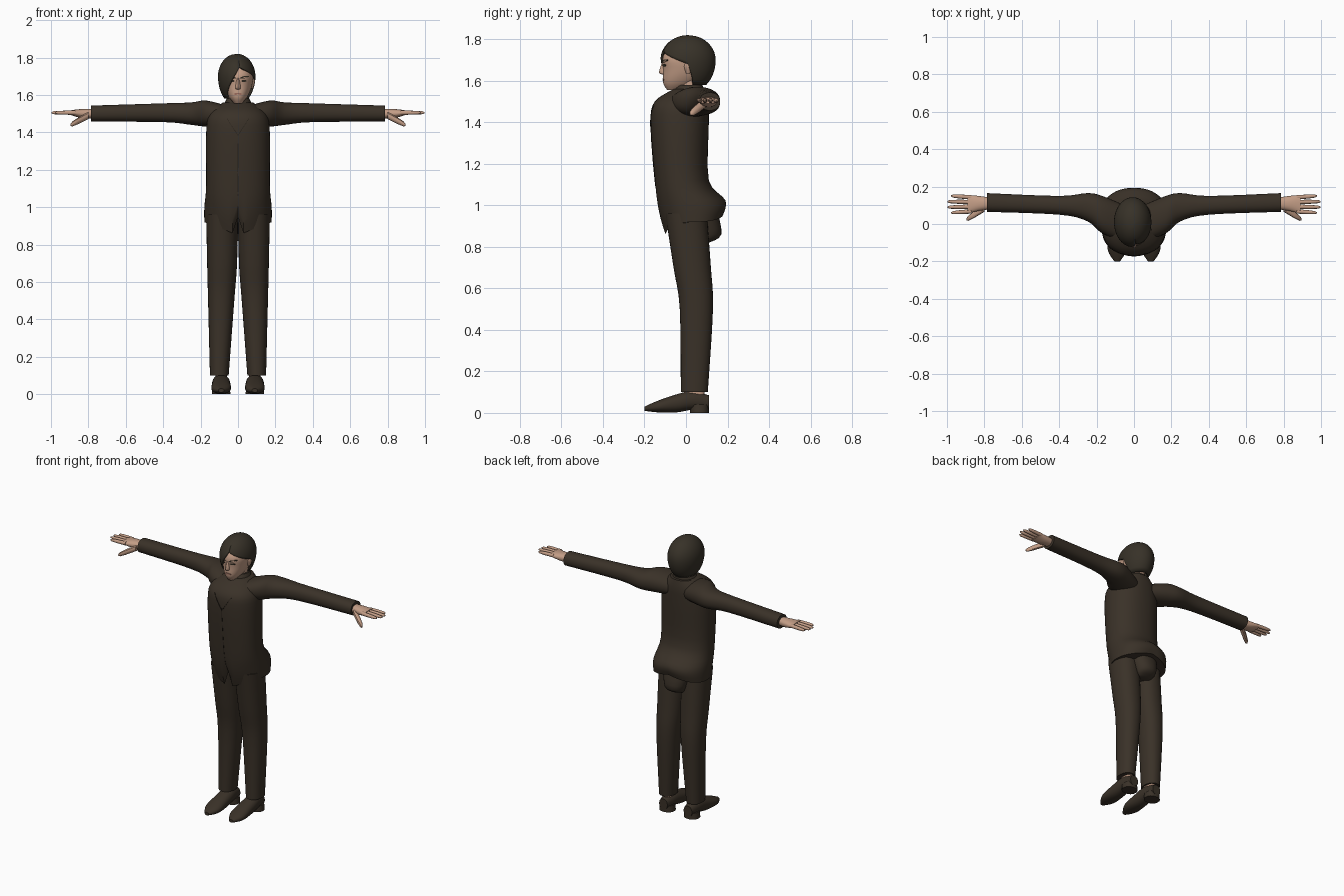
import bpy, bmesh, math
from mathutils import Vector
from mathutils.bvhtree import BVHTree

if "Cube" in bpy.data.objects:
    bpy.data.objects.remove(bpy.data.objects["Cube"])


def material(name, *rgb):
    mat = bpy.data.materials.new(name)
    mat.use_nodes = True
    mat.diffuse_color = (*rgb, 1)
    shader = mat.node_tree.nodes["Principled BSDF"]
    shader.inputs["Base Color"].default_value = (*rgb, 1)
    shader.inputs["Roughness"].default_value = 0.9
    return mat


cloth = material("dark brown cloth", 0.042, 0.031, 0.021)
seam = material("darker seam", 0.02, 0.015, 0.01)
dark_hair = material("dark brown hair", 0.038, 0.031, 0.021)
skin = material("skin", 0.55, 0.34, 0.24)
lip = material("lip", 0.33, 0.15, 0.11)
built = []


def finish(bm, name, mat):
    bmesh.ops.recalc_face_normals(bm, faces=bm.faces)
    mesh = bpy.data.meshes.new(name)
    bm.to_mesh(mesh)
    bm.free()
    mesh.materials.append(mat)
    part = bpy.data.objects.new(name, mesh)
    bpy.context.collection.objects.link(part)
    built.append(part)
    return part


def smooth_rows(rows, steps):
    """Fill in a smooth curve through the given cross-section rows."""
    rows = [Vector(row) for row in rows]
    result = []
    last = len(rows) - 1
    for i in range(last):
        start, end = rows[i], rows[i + 1]
        leave = (end - rows[max(i - 1, 0)]) / 2
        arrive = (rows[min(i + 2, last)] - start) / 2
        for k in range(steps):
            t = k / steps
            ease = t * t * (3 - 2 * t)
            result.append(start.lerp(end, ease)
                          + leave * t * (1 - t) ** 2 - arrive * t * t * (1 - t))
    return result + [rows[-1]]


def soften(value, power=0.9):
    return math.copysign(abs(value) ** power, value)


def loft(name, mat, axis, rows, side=1, seg=32, steps=4, shape=None):
    """Closed body along an axis; rows hold position, two centres, two half sizes."""
    bm = bmesh.new()
    rings = []
    for pos, mid_a, mid_b, half_a, half_b in smooth_rows(rows, steps):
        ring = []
        for i in range(seg):
            turn = math.tau * i / seg
            point = [mid_a + half_a * soften(math.cos(turn)),
                     mid_b + half_b * soften(math.sin(turn))]
            point.insert(axis, pos)
            point = Vector(point)
            if shape:
                shape(point)
            point.x *= side
            ring.append(bm.verts.new(point))
        rings.append(ring)
    for low, high in zip(rings, rings[1:]):
        for i in range(seg):
            bm.faces.new((low[i - 1], low[i], high[i], high[i - 1]))
    bm.faces.new(rings[0])
    bm.faces.new(rings[-1])
    return finish(bm, name, mat)


def digit(name, start, end, radius, side):
    """Tapered finger running outward between two points."""
    start, end = Vector(start), Vector(end)
    rows = []
    for along, scale in ((0, 1), (0.6, 0.9), (0.9, 0.7), (1, 0.3)):
        centre = start.lerp(end, along)
        rows.append((*centre, radius * scale, radius * scale))
    loft(name, skin, 0, rows, side, seg=10, steps=1)


def patch(name, mat, body, x, z, length, height, tilt=0, side=1, lift=0.003):
    """Thin lens-shaped plate laid on the front of a body."""
    bm = bmesh.new()
    bm.from_mesh(body.data)
    tree = BVHTree.FromBMesh(bm)
    bm.free()
    bm = bmesh.new()
    outline = []
    for i in range(12):
        turn = math.tau * i / 12
        u, v = length * math.cos(turn), height * math.sin(turn)
        spot = Vector((side * (x + u * math.cos(tilt) - v * math.sin(tilt)), -1,
                       z + u * math.sin(tilt) + v * math.cos(tilt)))
        hit = tree.ray_cast(spot, Vector((0, 1, 0)))[0]
        outline.append(bm.verts.new(hit - Vector((0, lift, 0))))
    face = bm.faces.new(outline)
    for item in bmesh.ops.extrude_face_region(bm, geom=[face])["geom"]:
        if isinstance(item, bmesh.types.BMVert):
            item.co.y += 2 * lift
    finish(bm, name, mat)


def hem(point):
    """Pointed, split front hem and a raised back hem, fading upward."""
    fade = max(0, 1 - (point.z - 0.92) * 5)
    inward = max(0, 1 - abs(point.x) / 0.18)
    if point.y > 0.04:
        drop = -0.04 * inward
    elif abs(point.x) < 0.005:
        drop = -0.03
    else:
        drop = 0.07 * inward
    point.z -= drop * fade


# Jacket
jacket = loft("jacket_body", cloth, 2, [
    (0.92, 0, 0.04, 0.18, 0.14), (1, 0, 0.03, 0.18, 0.16), (1.12, 0, -0.02, 0.17, 0.13),
    (1.4, 0, -0.03, 0.17, 0.14), (1.5, 0, -0.02, 0.15, 0.13), (1.56, 0, 0.02, 0.08, 0.08)],
    seg=48, shape=hem)
loft("jacket_collar", cloth, 2, [(1.52, 0, 0, 0.09, 0.09), (1.58, 0, 0.02, 0.06, 0.06)])
loft("trouser_seat", cloth, 2, [
    (0.82, 0, 0.07, 0.05, 0.04), (0.86, 0, 0.1, 0.07, 0.07), (0.98, 0, 0.07, 0.1, 0.08)])
patch("jacket_closure", seam, jacket, 0, 1.2, 0.002, 0.2, lift=0.002)

# Head
loft("neck", skin, 2, [(1.5, 0, 0.02, 0.05, 0.05), (1.62, 0, 0.02, 0.05, 0.05)])
head = loft("head", skin, 2, [
    (1.555, 0, -0.06, 0.02, 0.03), (1.59, 0, -0.03, 0.05, 0.08), (1.65, 0, 0, 0.075, 0.11),
    (1.72, 0, 0, 0.08, 0.11), (1.79, 0, 0, 0.03, 0.05)])
loft("nose", skin, 2, [
    (1.63, 0, -0.1, 0.013, 0.01), (1.64, 0, -0.1, 0.015, 0.03), (1.69, 0, -0.1, 0.008, 0.015)],
    seg=12)
patch("mouth", lip, head, 0, 1.605, 0.024, 0.006)

for side, label in ((1, "left_"), (-1, "right_")):
    # Face details and lapel edge
    patch(label + "eyebrow", dark_hair, head, 0.035, 1.695, 0.025, 0.006, 0.2, side)
    patch(label + "eye", dark_hair, head, 0.032, 1.675, 0.015, 0.006, 0, side)
    patch(label + "lapel_edge", seam, jacket, 0.03, 1.43, 0.06, 0.002, 1, side)
    loft(label + "ear", skin, 2, [
        (1.635, 0.07, 0.01, 0.01, 0.01), (1.67, 0.075, 0.01, 0.015, 0.02),
        (1.7, 0.075, 0.01, 0.01, 0.01)], side, seg=12)

    # Sleeve sweeping back from the chest
    loft(label + "sleeve", cloth, 0, [
        (0.05, 0, 1.48, 0.1, 0.06), (0.17, 0.05, 1.5, 0.1, 0.07), (0.25, 0.09, 1.5, 0.075, 0.06),
        (0.4, 0.1, 1.505, 0.05, 0.05), (0.785, 0.115, 1.5, 0.05, 0.043)], side)

    # Hand
    loft(label + "palm", skin, 0, [
        (0.76, 0.11, 1.5, 0.03, 0.025), (0.83, 0.11, 1.5, 0.04, 0.025),
        (0.89, 0.105, 1.505, 0.05, 0.014)], side)
    for n in range(4):
        spread = n - 1.5
        digit(f"{label}finger_{n + 1}", (0.87, 0.105 + 0.025 * spread, 1.505),
              (1 - 0.01 * spread ** 2, 0.105 + 0.03 * spread, 1.505), 0.012, side)
    digit(label + "thumb", (0.8, 0.085, 1.49), (0.895, 0.025, 1.44), 0.02, side)

    # Trouser leg and ankle
    loft(label + "trouser_leg", cloth, 2, [
        (0.1, 0.1, 0.04, 0.05, 0.065), (0.5, 0.09, 0.05, 0.07, 0.08),
        (0.7, 0.085, 0.03, 0.08, 0.09), (0.96, 0.085, 0, 0.085, 0.1)], side)
    loft(label + "ankle", skin, 2, [
        (0.08, 0.09, 0.04, 0.03, 0.05), (0.12, 0.09, 0.04, 0.03, 0.05)], side)

    # Shoe and heel
    loft(label + "shoe", cloth, 1, [
        (-0.2, 0.09, 0.02, 0.015, 0.01), (-0.14, 0.09, 0.03, 0.05, 0.027),
        (-0.05, 0.09, 0.045, 0.05, 0.043), (0.03, 0.09, 0.06, 0.045, 0.045),
        (0.11, 0.09, 0.05, 0.03, 0.035)], side)
    loft(label + "heel", cloth, 2, [
        (0, 0.09, 0.065, 0.05, 0.045), (0.04, 0.09, 0.065, 0.045, 0.045)], side)

# Hair: columns from the crown down to an uneven, parted hairline
hairline = ((-180, 1.58), (-50, 1.58), (10, 1.75), (90, 1.68), (105, 1.58), (180, 1.58))


def hair_end(angle):
    for (start, high), (end, low) in zip(hairline, hairline[1:]):
        if angle <= end:
            return high + (low - high) * (angle - start) / (end - start)


columns, rows = 72, 14
bm = bmesh.new()
crown = bm.verts.new((0, 0.01, 1.82))
strands = []
for i in range(columns):
    angle = 360 * i / columns - 180
    turn = math.radians(angle)
    strand = []
    for k in range(rows):
        z = 1.82 - (1.82 - hair_end(angle)) * ((k + 1) / rows) ** 1.5
        reach = 0.12 if z > 1.7 else 0.16
        swell = math.sqrt(1 - ((z - 1.7) / reach) ** 2)
        if angle == 10:
            swell *= 0.96
        strand.append(bm.verts.new((0.1 * swell * math.sin(turn) - 0.007,
                                    0.01 - 0.133 * swell * math.cos(turn), z)))
    strands.append(strand)
for left, right in zip(strands, strands[1:] + strands[:1]):
    bm.faces.new((crown, left[0], right[0]))
    for k in range(rows - 1):
        bm.faces.new((left[k], left[k + 1], right[k + 1], right[k]))
hair = finish(bm, "hair", dark_hair)
shell = hair.modifiers.new("thickness", "SOLIDIFY")
shell.thickness = 0.012
shell.offset = -1

# Smooth shading with crisp edges
bpy.ops.object.select_all(action="DESELECT")
for part in built:
    part.select_set(True)
bpy.context.view_layer.objects.active = jacket
bpy.ops.object.shade_smooth_by_angle(angle=math.radians(40))
